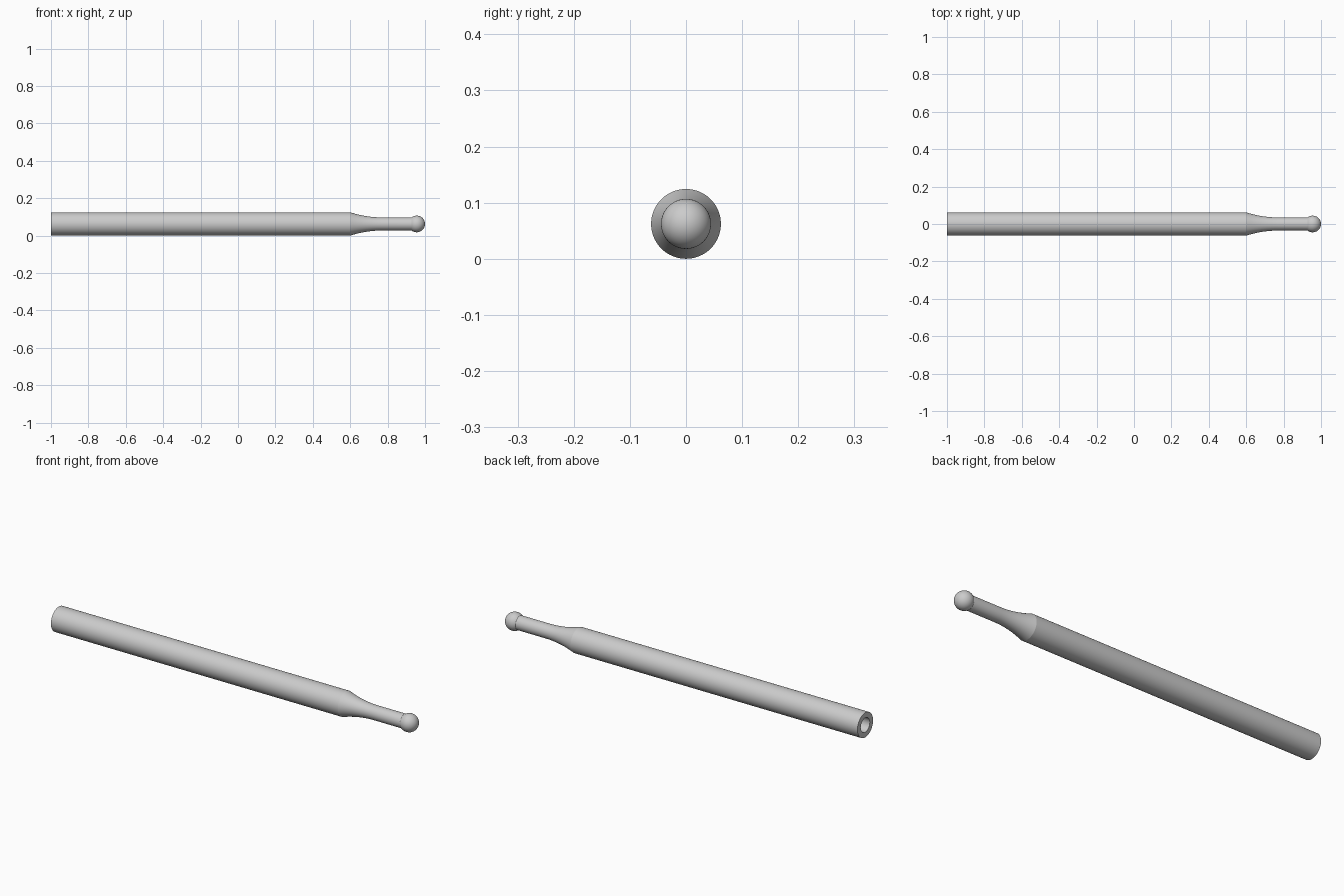
import bpy
import bmesh
import math
from mathutils import Vector, Matrix

if "Cube" in bpy.data.objects:
    bpy.data.objects.remove(bpy.data.objects["Cube"])

SEGMENTS = 64
BODY_R = 0.0622
NECK_R = 0.035
BALL_R = 0.0445
BORE_R = 0.036
BORE_DEPTH = 0.25
BALL_X = 1 - BALL_R
JOIN_X = BALL_X - math.sqrt(BALL_R ** 2 - NECK_R ** 2)

grey = bpy.data.materials.new("plain grey")
grey.use_nodes = True
colour = (0.6, 0.6, 0.6, 1)
grey.diffuse_color = colour
grey.node_tree.nodes["Principled BSDF"].inputs["Base Color"].default_value = colour


def lathe(name, profile):
    """Spin (x, radius) points around the long axis."""
    bm = bmesh.new()
    verts = [bm.verts.new((x, 0, r)) for x, r in profile]
    edges = [bm.edges.new(pair) for pair in zip(verts, verts[1:])]
    bmesh.ops.spin(bm, geom=verts + edges, cent=(0, 0, 0), axis=(1, 0, 0),
                   angle=math.tau, steps=SEGMENTS)
    bmesh.ops.remove_doubles(bm, verts=bm.verts, dist=0.00005)
    bmesh.ops.recalc_face_normals(bm, faces=bm.faces)
    # The outer wall must face away from the axis
    outer = max(bm.faces, key=lambda f: f.calc_center_median().yz.length)
    centre = outer.calc_center_median()
    if outer.normal.dot(Vector((0, centre.y, centre.z))) < 0:
        bmesh.ops.reverse_faces(bm, faces=bm.faces)
    bm.transform(Matrix.Translation((0, 0, BODY_R)))
    mesh = bpy.data.meshes.new(name)
    bm.to_mesh(mesh)
    bm.free()
    mesh.materials.append(grey)
    obj = bpy.data.objects.new(name, mesh)
    bpy.context.collection.objects.link(obj)
    bpy.ops.object.select_all(action='DESELECT')
    bpy.context.view_layer.objects.active = obj
    obj.select_set(True)
    bpy.ops.object.shade_smooth_by_angle(angle=math.radians(15))


# Shaft: blind bore, straight body, concave taper and slim neck
bore = [(-1 + BORE_DEPTH, 0), (-1 + BORE_DEPTH, BORE_R), (-1, BORE_R), (-1, BODY_R)]
taper = [(0.6 + 0.17 * t, NECK_R + (BODY_R - NECK_R) * (1 - t) ** 2)
         for t in (i / 12 for i in range(13))]
lathe("shaft", bore + taper + [(JOIN_X, NECK_R)])

# Ball tip: sphere starting where it meets the neck
start = math.atan2(NECK_R, JOIN_X - BALL_X)
angles = [start * (1 - i / 24) for i in range(25)]
lathe("ball_tip", [(BALL_X + BALL_R * math.cos(a), BALL_R * math.sin(a)) for a in angles])
